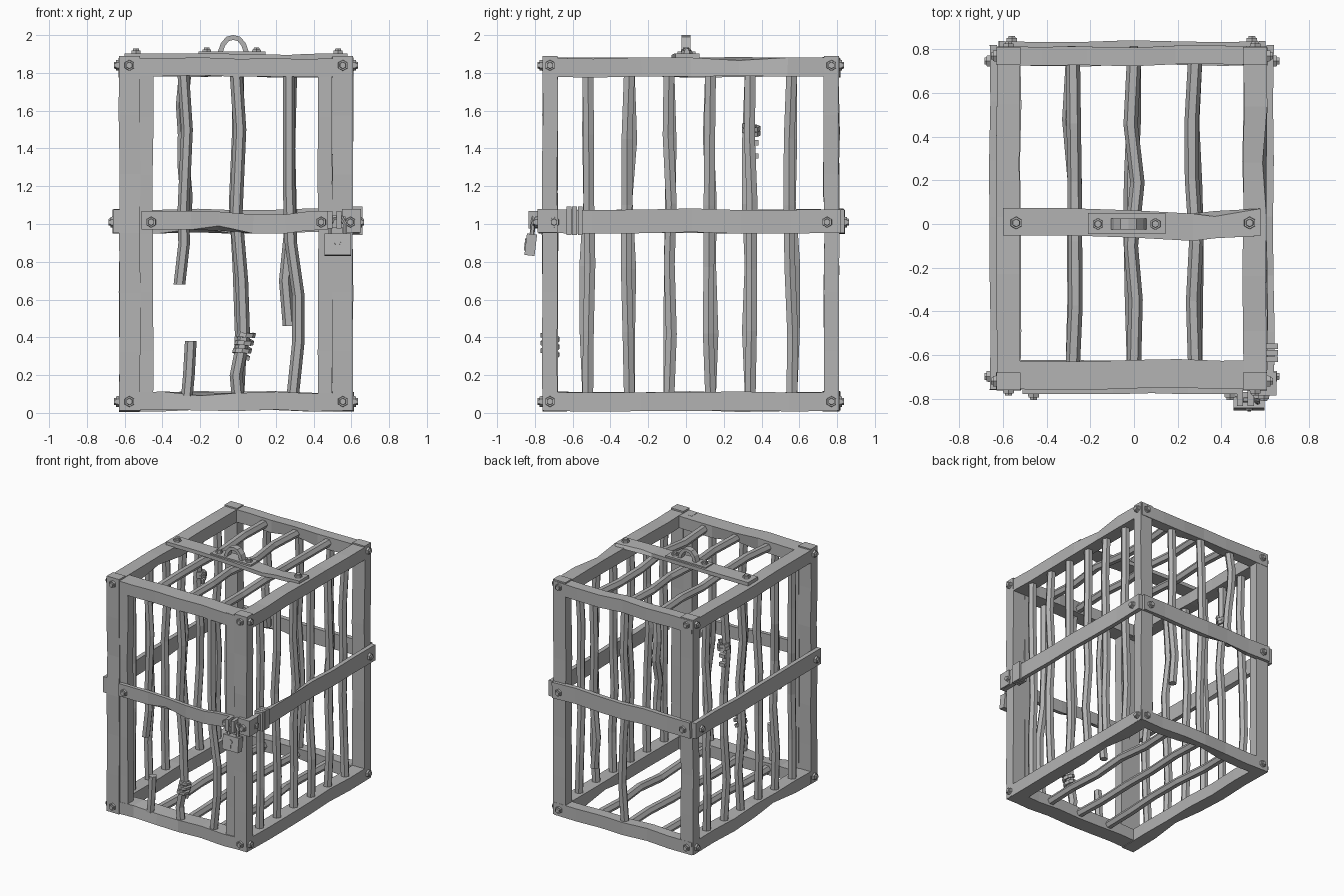
import bpy, bmesh, math, random
from mathutils import Vector, Matrix

random.seed(7)
cube = bpy.data.objects.get("Cube")
if cube:
    bpy.data.objects.remove(cube)

iron = bpy.data.materials.new("grey iron")
iron.use_nodes = True
GREY = (0.45, 0.45, 0.45, 1)
iron.diffuse_color = GREY
iron.node_tree.nodes["Principled BSDF"].inputs["Base Color"].default_value = GREY

X, Y, Z = Vector((1, 0, 0)), Vector((0, 1, 0)), Vector((0, 0, 1))


def finish(name, bm):
    bmesh.ops.recalc_face_normals(bm, faces=bm.faces)
    mesh = bpy.data.meshes.new(name)
    bm.to_mesh(mesh)
    bm.free()
    mesh.materials.append(iron)
    obj = bpy.data.objects.new(name, mesh)
    bpy.context.scene.collection.objects.link(obj)
    return obj


def sweep(name, pts, ref, prof, dent=None):
    """Sweep a flat profile along points; ref is the profile's first axis."""
    pts = [Vector(p) for p in pts]
    bm = bmesh.new()
    rings = []
    for i, p in enumerate(pts):
        tangent = pts[min(i + 1, len(pts) - 1)] - pts[max(i - 1, 0)]
        side = tangent.cross(ref).normalized()
        rings.append([bm.verts.new(p + ref * a + side * b) for a, b in prof])
    if dent:
        station, corner, depth = dent
        v = rings[station][corner]
        v.co = v.co.lerp(pts[station], depth)
    n = len(prof)
    for r, q in zip(rings, rings[1:]):
        for k in range(n):
            bm.faces.new((r[k], r[(k + 1) % n], q[(k + 1) % n], q[k]))
    bm.faces.new(rings[0])
    bm.faces.new(rings[-1])
    return finish(name, bm)


def rect(w, h):
    return [(-w / 2, -h / 2), (w / 2, -h / 2), (w / 2, h / 2), (-w / 2, h / 2)]


def ngon(r, n=6):
    return [(r * math.cos(math.tau * k / n), r * math.sin(math.tau * k / n)) for k in range(n)]


def wobble_path(a, b, n, amount):
    """Straight path with small random kinks between its ends."""
    a, b = Vector(a), Vector(b)
    pts = [a.lerp(b, i / n) for i in range(n + 1)]
    for p in pts[1:-1]:
        p += Vector([random.uniform(-amount, amount) for _ in range(3)])
    return pts


def rail(name, a, b, ref, w, h, amount=0.006, dent=True):
    chip = (random.randint(2, 4), random.randrange(4), 0.35) if dent else None
    return sweep(name, wobble_path(a, b, 6, amount), ref, rect(w, h), chip)


def bar(name, a, b, ref):
    return sweep(name, wobble_path(a, b, 5, 0.017), ref, ngon(0.033))


def box(name, lo, hi):
    bm = bmesh.new()
    lo, hi = Vector(lo), Vector(hi)
    bmesh.ops.create_cube(bm, size=1)
    for v in bm.verts:
        v.co = Vector([(lo[i] + hi[i]) / 2 + v.co[i] * (hi[i] - lo[i]) for i in range(3)])
    return finish(name, bm)


def bolt(loc, normal, r=0.029):
    """Six-sided bolt head with a narrower cap."""
    bm = bmesh.new()
    for r1, r2, d in ((r, r * 0.95, 0.016), (r * 0.75, r * 0.6, 0.026)):
        part = bmesh.ops.create_cone(bm, cap_ends=True, segments=6, radius1=r1, radius2=r2, depth=d)
        bmesh.ops.translate(bm, verts=part["verts"], vec=(0, 0, d / 2))
    turn = Vector(normal).to_track_quat('Z', 'Y').to_matrix().to_4x4()
    bm.transform(Matrix.Translation(Vector(loc)) @ turn)
    return finish("bolt", bm)


def wire_wrap(name, centre, r, count, pitch, lean):
    """Helical wire wound round a bar."""
    steps = count * 8
    pts = [Vector((r * math.cos(math.tau * i / 8), r * math.sin(math.tau * i / 8),
                   pitch * (i / 8 - count / 2))) for i in range(steps + 1)]
    tilt = Matrix.Rotation(lean, 3, 'Y')
    return sweep(name, [tilt @ p + Vector(centre) for p in pts], tilt @ Z, rect(0.024, 0.018))


FRONT, BACK = -0.72, 0.77
TOP, BOTTOM = 1.83, 0.06
BAR_X = (-0.28, 0.0, 0.28)
BAR_Y = (-0.52, -0.3, -0.09, 0.13, 0.34, 0.56)

# Side panels: posts, rails, bars, outer strap and bolts
for s, side in ((1, "left"), (-1, "right")):
    cx = s * 0.565 - 0.01
    edge = cx + s * 0.055
    for y, end in ((FRONT, "front"), (BACK, "back")):
        rail(f"{end}_{side}_post", (cx, y, 0.012), (cx, y, 1.89), X, 0.11, 0.08, 0.004, False)
        for z in (BOTTOM, 1.84):
            bolt((cx, y + math.copysign(0.04, y), z), (0, math.copysign(1, y), 0))
            bolt((edge, y, z), (s, 0, 0))
        bolt((edge + s * 0.03, y * 0.97, 1.01), (s, 0, 0))
    for z, level in ((TOP, "top"), (BOTTOM, "bottom")):
        rail(f"{side}_{level}_rail", (cx, -0.75, z), (cx, 0.8, z), X, 0.107, 0.1)
    for y in BAR_Y:
        bar(f"{side}_bar", (cx, y, 0.09), (cx, y, 1.8), X)
    rail(f"{side}_strap", (edge + s * 0.014, -0.76, 1.015), (edge + s * 0.014, 0.82, 1.015),
         X, 0.034, 0.125, 0.005)

# Front and back rails
for z, level in ((TOP, "top"), (BOTTOM, "bottom")):
    rail(f"front_{level}_rail", (-0.6, -0.69, z), (0.6, -0.69, z), Y, 0.13, 0.095)
    rail(f"back_{level}_rail", (-0.62, BACK, z), (0.6, BACK, z), Y, 0.085, 0.1)

# Door stiles and strap
for x, side in ((-0.487, "right"), (0.46, "left")):
    rail(f"door_{side}_stile", (x, -0.715, 0.02), (x, -0.715, 1.875), X, 0.075, 0.075, 0.003, False)
sweep("door_strap", [(-0.51, -0.765, 1.02), (-0.25, -0.765, 1.02), (-0.1, -0.765, 1.015),
                     (0.08, -0.76, 1.0), (0.25, -0.765, 1.0), (0.36, -0.765, 1.015),
                     (0.48, -0.765, 1.02)], Y, rect(0.03, 0.1), (2, 0, 0.5))
for x in (-0.46, 0.44):
    bolt((x, -0.78, 1.01), (0, -1, 0))

# Door bars, one snapped in two
sweep("door_centre_bar", [(-0.01, FRONT, 1.8), (0.01, FRONT, 1.5), (-0.01, FRONT, 1.05),
                          (0.02, FRONT, 0.7), (0.03, FRONT, 0.4), (-0.01, FRONT, 0.2),
                          (0, FRONT, 0.09)], X, ngon(0.034))
sweep("door_left_bar", [(0.27, FRONT, 1.8), (0.27, FRONT, 1.2), (0.28, FRONT, 0.9),
                        (0.32, FRONT, 0.62), (0.32, FRONT, 0.38), (0.29, FRONT, 0.09)], X, ngon(0.033))
sweep("door_snapped_bar_upper", [(-0.29, FRONT, 1.8), (-0.27, FRONT, 1.5), (-0.29, FRONT, 1.05),
                                 (-0.285, FRONT, 0.9), (-0.31, FRONT, 0.68)], X, ngon(0.031))
sweep("door_snapped_bar_lower", [(-0.27, FRONT, 0.09), (-0.26, FRONT, 0.2), (-0.25, FRONT, 0.38)],
      X, ngon(0.031))
wire_wrap("door_bar_wire", (0.03, FRONT, 0.36), 0.04, 3, 0.042, 0.25)

# Back bars, one snapped, and the back strap
bar("back_centre_bar", (0, BACK, 0.09), (0, BACK, 1.8), X)
bar("back_right_bar", (-0.28, BACK, 1.0), (-0.28, BACK, 1.8), X)
sweep("back_snapped_bar", [(0.28, BACK, 1.8), (0.27, BACK, 1.4), (0.28, BACK, 1.0),
                           (0.25, BACK, 0.7), (0.27, BACK, 0.46)], X, ngon(0.033))
rail("back_strap", (-0.62, 0.82, 1.015), (0.6, 0.82, 1.015), Y, 0.036, 0.125)
for x in (-0.56, 0.54):
    bolt((x, 0.836, 1.01), (0, 1, 0))

# Roof and floor bars
for x in BAR_X:
    bar("roof_bar", (x, -0.64, TOP), (x, 0.75, TOP), X)
    bar("floor_bar", (x, -0.64, BOTTOM), (x, 0.75, BOTTOM), X)

# Roof strap and carrying loop
sweep("roof_strap", [(-0.6, 0.01, 1.888), (-0.3, 0.01, 1.888), (0, 0, 1.886),
                     (0.27, -0.015, 1.88), (0.37, -0.003, 1.886), (0.58, 0.008, 1.888)],
      Y, rect(0.125, 0.03), (4, 2, 0.4))
box("loop_plate", (-0.21, -0.045, 1.89), (0.145, 0.05, 1.912))
sweep("carrying_loop", [(-0.095, 0, 1.905), (-0.08, 0, 1.95), (-0.055, 0, 1.98), (-0.025, 0, 1.987),
                        (0.005, 0, 1.98), (0.03, 0, 1.95), (0.045, 0, 1.905)], Y, rect(0.05, 0.026))
for x in (-0.165, 0.098):
    bolt((x, 0, 1.908), Z, 0.027)
for x in (-0.54, 0.53):
    bolt((x, 0.005, 1.902), Z)

# Repair wires on the left strap and on a right bar
for y in (-0.62, -0.59, -0.56):
    box("strap_wire", (0.59, y - 0.013, 0.942), (0.66, y + 0.013, 1.092))
wire_wrap("side_bar_wire", (-0.575, 0.345, 1.5), 0.04, 2, 0.026, 0.1)
for z in (1.36, 1.43):
    box("wire_end", (-0.61, 0.355, z - 0.014), (-0.56, 0.385, z + 0.014))

# Hasp and padlock
box("hasp_plate", (0.55, -0.785, 0.955), (0.65, -0.755, 1.08))
box("hasp_corner_plate", (0.625, -0.785, 0.955), (0.652, -0.68, 1.08))
bolt((0.595, -0.785, 1.01), (0, -1, 0))
for x in (0.485, 0.535):
    box("hasp_knuckle", (x - 0.014, -0.835, 0.975), (x + 0.014, -0.755, 1.07))
box("hasp_tongue", (0.47, -0.8, 0.98), (0.57, -0.77, 1.04))
lock = [sweep("padlock_shackle", [(-0.04, 0, 0.04), (-0.04, 0, 0.11), (-0.02, 0, 0.145),
                                  (0.02, 0, 0.145), (0.04, 0, 0.11), (0.04, 0, 0.04)],
              Y, ngon(0.013)),
        box("padlock_body", (-0.07, -0.027, -0.057), (0.07, 0.027, 0.057)),
        box("keyhole_slot", (-0.008, -0.033, -0.035), (0.008, -0.026, 0.005)),
        sweep("keyhole_eye", [(0, -0.033, 0.012), (0, -0.026, 0.012)], X, ngon(0.018, 8))]
for part in lock:
    part.data.transform(Matrix.Translation((0.527, -0.822, 0.89)) @ Matrix.Rotation(-0.12, 4, 'X'))
